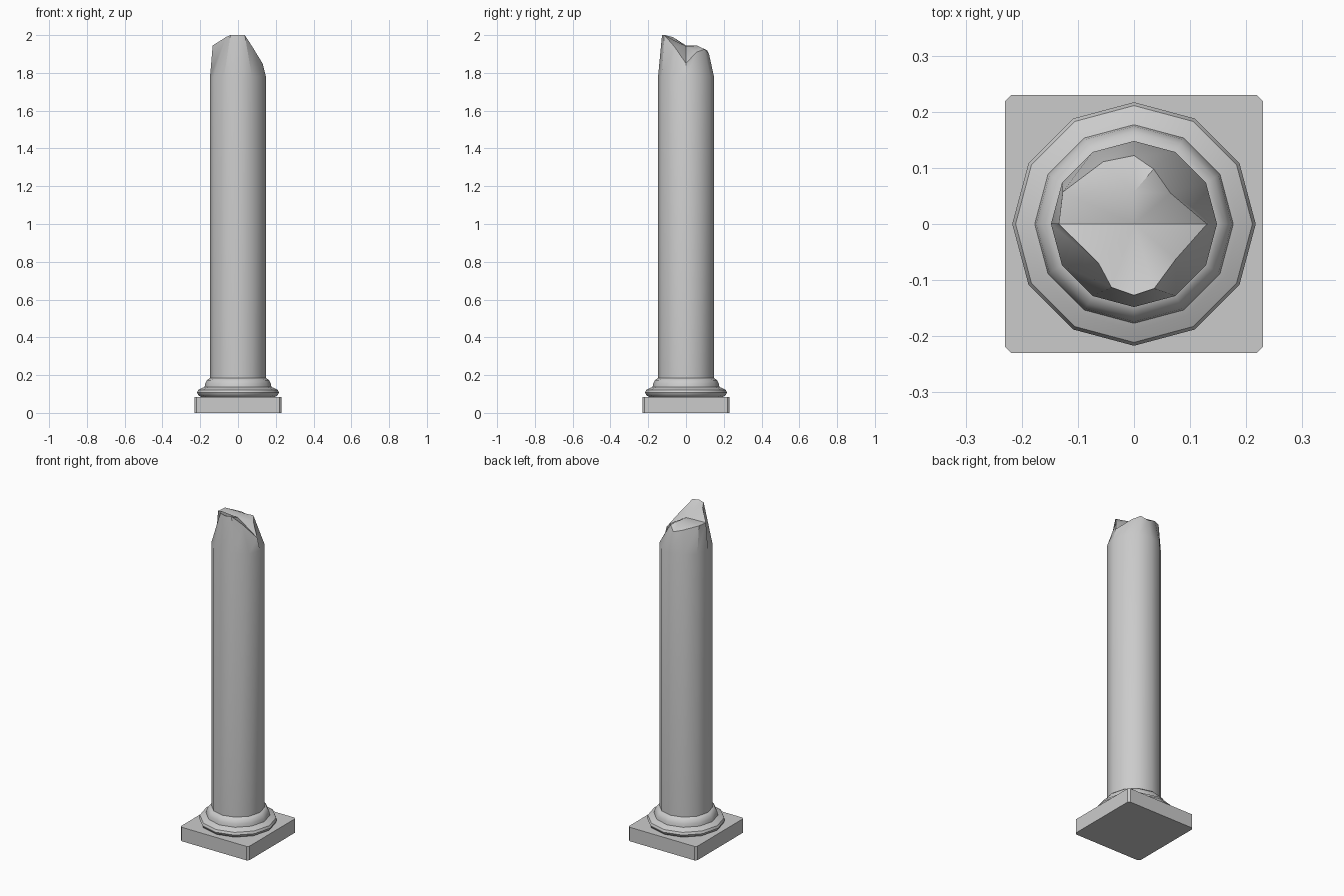
import bpy, bmesh, math
from mathutils import Vector

cube = bpy.data.objects.get("Cube")
if cube:
    bpy.data.objects.remove(cube, do_unlink=True)

SIDES = 12
stone = bpy.data.materials.new("grey_stone")
stone.use_nodes = True
colour = (0.6, 0.6, 0.6, 1)
stone.diffuse_color = colour
stone.node_tree.nodes["Principled BSDF"].inputs["Base Color"].default_value = colour


def finish(bm, name, angle=None):
    bmesh.ops.recalc_face_normals(bm, faces=bm.faces)
    mesh = bpy.data.meshes.new(name)
    bm.to_mesh(mesh)
    bm.free()
    mesh.materials.append(stone)
    obj = bpy.data.objects.new(name, mesh)
    bpy.context.collection.objects.link(obj)
    if angle:
        bpy.ops.object.select_all(action='DESELECT')
        obj.select_set(True)
        bpy.context.view_layer.objects.active = obj
        bpy.ops.object.shade_smooth_by_angle(angle=math.radians(angle))
    return obj


def ring(bm, radius, z):
    turns = [2 * math.pi * i / SIDES for i in range(SIDES)]
    return [bm.verts.new((radius * math.cos(t), radius * math.sin(t), z)) for t in turns]


def bridge(bm, low, high):
    for i in range(SIDES):
        j = (i + 1) % SIDES
        bm.faces.new((low[i], low[j], high[j], high[i]))


# Square plinth with chamfered upright corners
bm = bmesh.new()
bmesh.ops.create_cube(bm, size=1)
for v in bm.verts:
    v.co = Vector((v.co.x * 0.46, v.co.y * 0.46, (v.co.z + 0.5) * 0.085))
upright = [e for e in bm.edges if abs(e.verts[0].co.z - e.verts[1].co.z) > 0.01]
bmesh.ops.bevel(bm, geom=upright, offset=0.011, segments=1, affect='EDGES')
finish(bm, "plinth")

# Turned base mouldings
profile = [(0.195, 0.085), (0.211, 0.094), (0.217, 0.108), (0.211, 0.122),
           (0.188, 0.133), (0.177, 0.137), (0.174, 0.155), (0.165, 0.173), (0.148, 0.185)]
bm = bmesh.new()
rings = [ring(bm, r, z) for r, z in profile]
for low, high in zip(rings, rings[1:]):
    bridge(bm, low, high)
bm.faces.new(rings[0])
bm.faces.new(rings[-1])
finish(bm, "base_moulding", 40)

# Shaft rising to a jagged broken rim, counter-clockwise from +x
rim_points = [(0.13, 0, 1.85), (0.065, 0.055, 1.91), (0.035, 0.098, 1.925), (0, 0.122, 1.9),
              (-0.055, 0.111, 1.92), (-0.127, 0.057, 1.945), (-0.134, 0, 1.945),
              (-0.063, -0.07, 1.99), (-0.04, -0.113, 2), (0, -0.127, 2),
              (0.036, -0.115, 2), (0.075, -0.062, 1.94)]
bm = bmesh.new()
foot = ring(bm, 0.148, 0.18)
neck = ring(bm, 0.148, 1.78)
rim = [bm.verts.new(p) for p in rim_points]
bridge(bm, foot, neck)
bridge(bm, neck, rim)
bm.faces.new(foot)

# Fracture surface: a centre point and a short ridge behind it
centre = bm.verts.new((0, 0, 1.94))
ridge = bm.verts.new((0, 0.057, 1.945))
for i in range(6, SIDES):
    bm.faces.new((centre, rim[i], rim[(i + 1) % SIDES]))
for i in range(1, 5):
    bm.faces.new((ridge, rim[i], rim[i + 1]))
bm.faces.new((centre, rim[0], rim[1]))
bm.faces.new((centre, rim[1], ridge))
bm.faces.new((centre, ridge, rim[5], rim[6]))
finish(bm, "broken_shaft", 35)
